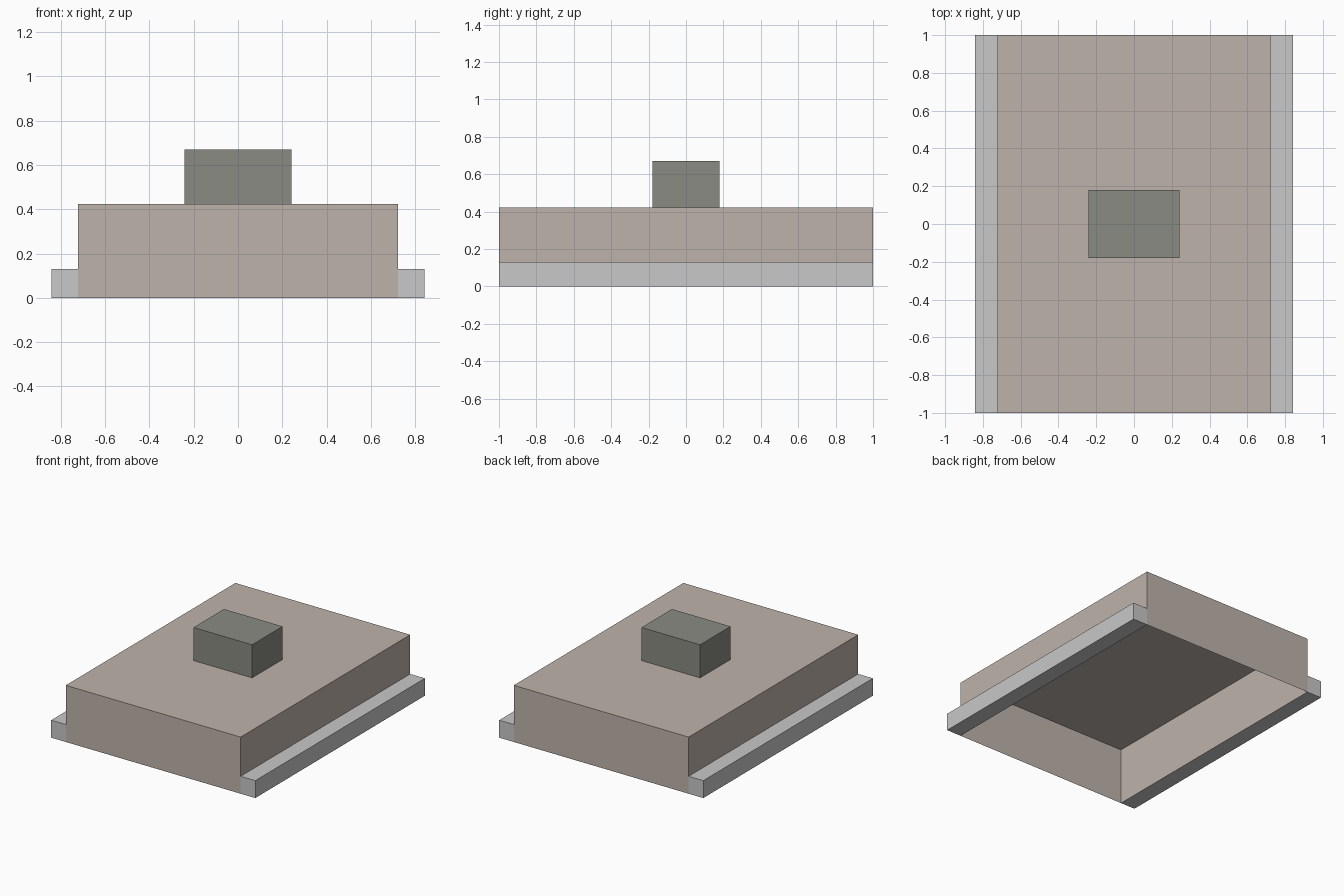
import bpy
import bmesh

cube = bpy.data.objects.get("Cube")
if cube:
    bpy.data.objects.remove(cube, do_unlink=True)


def material(name, rgb):
    mat = bpy.data.materials.new(name)
    mat.use_nodes = True
    mat.diffuse_color = (*rgb, 1)
    mat.node_tree.nodes["Principled BSDF"].inputs["Base Color"].default_value = (*rgb, 1)
    return mat


def box(name, low, high, mat, open_side):
    """Box between two corners, without the face whose normal is open_side."""
    bm = bmesh.new()
    bmesh.ops.create_cube(bm, size=1)
    bm.normal_update()
    hidden = [f for f in bm.faces if f.normal.dot(open_side) > 0.9]
    bmesh.ops.delete(bm, geom=hidden, context="FACES")
    for v in bm.verts:
        v.co = [lo + (c + 0.5) * (hi - lo) for c, lo, hi in zip(v.co, low, high)]
    mesh = bpy.data.meshes.new(name)
    bm.to_mesh(mesh)
    bm.free()
    mesh.materials.append(mat)
    obj = bpy.data.objects.new(name, mesh)
    bpy.context.collection.objects.link(obj)
    return obj


taupe = material("warm taupe", (0.52, 0.45, 0.41))
light_grey = material("light grey", (0.578, 0.578, 0.578))
olive_grey = material("olive grey", (0.254, 0.258, 0.227))

half_width, outer, length = 0.722, 0.843, 1.0
body_top, rail_top, block_top = 0.423, 0.13, 0.67
down = (0, 0, -1)

# Hollow main body, open underneath
box("body_shell", (-half_width, -length, 0), (half_width, length, body_top), taupe, down)

# Block standing on the roof
box("roof_block", (-0.242, -0.18, body_top), (0.242, 0.18, block_top), olive_grey, down)

# Low ledges along both sides, joined to the body walls
box("left_ledge", (half_width, -length, 0), (outer, length, rail_top), light_grey, (-1, 0, 0))
box("right_ledge", (-outer, -length, 0), (-half_width, length, rail_top), light_grey, (1, 0, 0))
